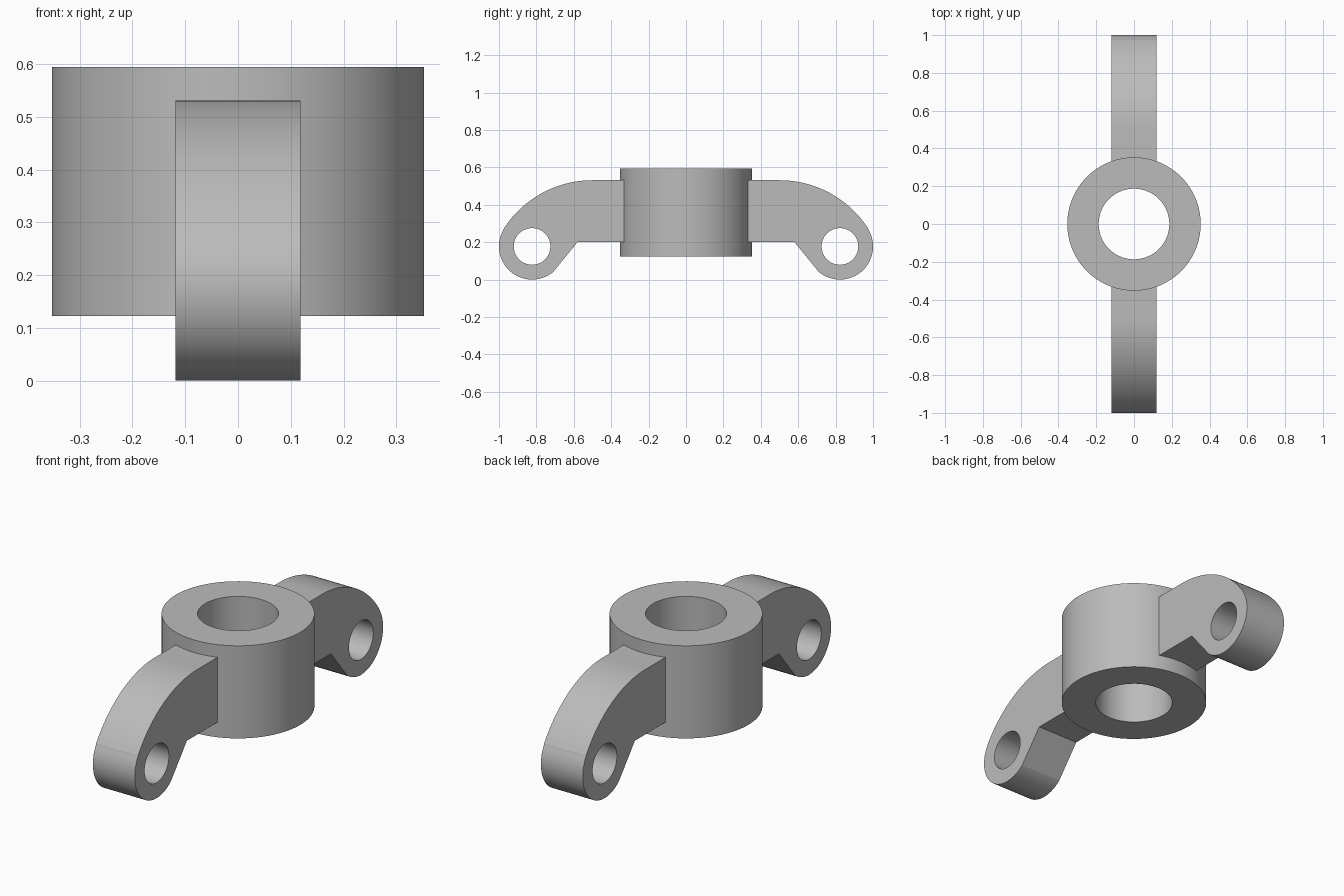
import bpy
from math import cos, sin, radians, pi
from mathutils import Matrix

cube = bpy.data.objects.get("Cube")
if cube:
    bpy.data.objects.remove(cube, do_unlink=True)

grey = bpy.data.materials.new("machined grey")
grey.use_nodes = True
GREY = (0.5, 0.5, 0.5, 1)
grey.diffuse_color = GREY
grey.node_tree.nodes["Principled BSDF"].inputs["Base Color"].default_value = GREY


def arc(cx, cy, r, start, end, steps):
    """Points along an arc, angles in degrees."""
    angles = [radians(start + (end - start) * i / steps) for i in range(steps + 1)]
    return [(cx + r * cos(a), cy + r * sin(a)) for a in angles]


def circle(cx, cy, r, steps=96):
    return arc(cx, cy, r, 0, 360, steps)[:-1]


def plate(name, outlines, thickness, matrix):
    """Solid plate from an outer outline and its holes."""
    curve = bpy.data.curves.new(name, "CURVE")
    curve.dimensions = "2D"
    curve.fill_mode = "BOTH"
    curve.extrude = thickness / 2
    for points in outlines:
        spline = curve.splines.new("POLY")
        spline.points.add(len(points) - 1)
        for p, (x, y) in zip(spline.points, points):
            p.co = (x, y, 0, 1)
        spline.use_cyclic_u = True
    obj = bpy.data.objects.new(name, curve)
    bpy.context.collection.objects.link(obj)
    bpy.ops.object.select_all(action="DESELECT")
    obj.select_set(True)
    bpy.context.view_layer.objects.active = obj
    bpy.ops.object.convert(target="MESH")
    obj = bpy.context.object
    obj.data.transform(matrix)

    # Weld the caps to the walls and face everything outward
    bpy.ops.object.mode_set(mode="EDIT")
    bpy.ops.mesh.select_all(action="SELECT")
    bpy.ops.mesh.remove_doubles(threshold=0.0001)
    bpy.ops.mesh.normals_make_consistent(inside=False)
    bpy.ops.object.mode_set(mode="OBJECT")
    obj.data.materials.clear()
    obj.data.materials.append(grey)
    bpy.ops.object.shade_smooth_by_angle(angle=radians(8))
    return obj


# Central hub: thick ring
hub_bottom, hub_top = 0.123, 0.595
plate("hub", [circle(0, 0, 0.353), circle(0, 0, 0.187)], hub_top - hub_bottom,
      Matrix.Translation((0, 0, (hub_bottom + hub_top) / 2)))

# Arm side profile: flat top, sweeping shoulder, round eye, angled underside
eye = (0.823, 0.177)
eye_radius = 0.177
outline = [(0.28, 0.2), (0.28, 0.531)]
outline += arc(0.5, -0.033, 0.564, 90, 33, 32)
outline += arc(*eye, eye_radius, 30, -130, 56)
outline += [(0.58, 0.2)]
bore = circle(*eye, 0.098, 64)

# Stand the profile up in the y-z plane, then turn it for the opposite arm
stand = Matrix(((0, 0, 1, 0), (1, 0, 0, 0), (0, 1, 0, 0), (0, 0, 0, 1)))
for name, turn in (("back_arm", 0), ("front_arm", pi)):
    plate(name, [outline, bore], 0.236, Matrix.Rotation(turn, 4, "Z") @ stand)
